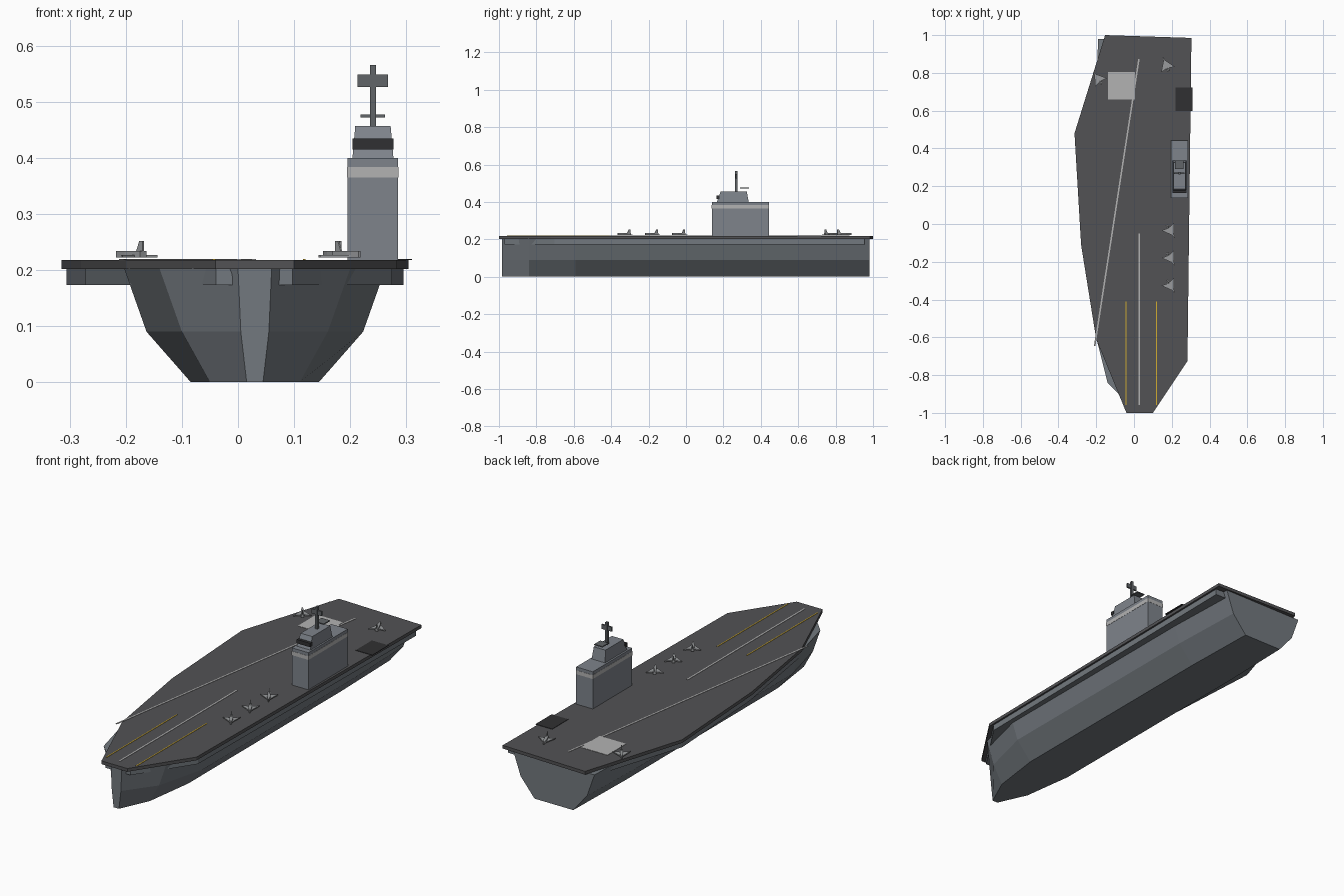
import bpy, bmesh
from math import radians
from mathutils import Matrix

if "Cube" in bpy.data.objects:
    bpy.data.objects.remove(bpy.data.objects["Cube"])


def mat(name, r, g, b):
    m = bpy.data.materials.new(name)
    m.diffuse_color = (r, g, b, 1)
    m.use_nodes = True
    m.node_tree.nodes["Principled BSDF"].inputs["Base Color"].default_value = m.diffuse_color
    return m


HULL = mat("hull_grey", 0.17, 0.19, 0.21)
ISLAND = mat("island_grey", 0.21, 0.23, 0.26)
DECK = mat("deck_dark", 0.085, 0.085, 0.09)
DARK = mat("near_black", 0.03, 0.03, 0.032)
MAST = mat("mast_grey", 0.12, 0.13, 0.14)
LIGHT = mat("light_grey", 0.45, 0.45, 0.45)
YELLOW = mat("yellow", 0.65, 0.42, 0.03)
JET = mat("jet_grey", 0.32, 0.33, 0.34)


def loft(name, rings, material, matrix=None):
    """Skin a list of equal-length point rings and cap both ends."""
    bm = bmesh.new()
    vs = [[bm.verts.new(p) for p in r] for r in rings]
    for a, b in zip(vs, vs[1:]):
        for i in range(len(a)):
            j = (i + 1) % len(a)
            bm.faces.new((a[i], a[j], b[j], b[i]))
    bm.faces.new(vs[0])
    bm.faces.new(vs[-1])
    bmesh.ops.recalc_face_normals(bm, faces=bm.faces)
    if matrix:
        bm.transform(matrix)
    me = bpy.data.meshes.new(name)
    bm.to_mesh(me)
    bm.free()
    me.materials.append(material)
    ob = bpy.data.objects.new(name, me)
    bpy.context.collection.objects.link(ob)
    return ob


def prism(name, outline, z0, z1, material, matrix=None):
    return loft(name, [[(x, y, z) for x, y in outline] for z in (z0, z1)], material, matrix)


def rect(x0, x1, y0, y1):
    return [(x0, y0), (x1, y0), (x1, y1), (x0, y1)]


def box(name, x0, x1, y0, y1, z0, z1, material):
    return prism(name, rect(x0, x1, y0, y1), z0, z1, material)


def stripe(name, a, b, width, material):
    """Painted line from a to b on the deck."""
    dx, dy = b[0] - a[0], b[1] - a[1]
    n = (dx * dx + dy * dy) ** 0.5
    px, py = -dy / n * width / 2, dx / n * width / 2
    prism(name, [(a[0] + px, a[1] + py), (b[0] + px, b[1] + py),
                 (b[0] - px, b[1] - py), (a[0] - px, a[1] - py)], 0.2175, 0.2195, material)


# Hull: stations of (y, half widths at bottom, knuckle, top)
CX = 0.03
stations = [(-0.985, 0.0145, 0.025, 0.030), (-0.84, 0.080, 0.130, 0.170),
            (-0.59, 0.114, 0.193, 0.233), (0.60, 0.114, 0.193, 0.233),
            (0.98, 0.105, 0.180, 0.220)]
rings = []
for y, *half in stations:
    side = list(zip(half, (0.0, 0.09, 0.203)))
    rings.append([(CX + w, y, z) for w, z in side] + [(CX - w, y, z) for w, z in reversed(side)])
loft("hull", rings, HULL)

# Flight deck and the inset gallery below it
outline = [(-0.153, 1.0), (0.304, 0.985), (0.283, -0.725), (0.10, -1.0),
           (-0.04, -1.0), (-0.20, -0.61), (-0.28, -0.11), (-0.315, 0.48)]
prism("flight_deck", outline, 0.202, 0.218, DECK)
prism("gallery", [(x * 0.97, y * 0.97) for x, y in outline], 0.173, 0.203, HULL)

# Deck markings and lifts
stripe("landing_line", (0.026, 0.873), (-0.208, -0.645), 0.008, LIGHT)
stripe("bow_line", (0.028, -0.05), (0.028, -0.957), 0.008, LIGHT)
for i, x in enumerate((-0.043, 0.118)):
    stripe(f"catapult_line_{i}", (x, -0.41), (x, -0.957), 0.005, YELLOW)
box("landing_pad", -0.138, 0.006, 0.66, 0.805, 0.2175, 0.2195, LIGHT)
box("deck_lift", 0.22, 0.310, 0.597, 0.722, 0.2175, 0.220, DARK)

# Island tower
box("island_base", 0.195, 0.285, 0.138, 0.443, 0.217, 0.40, ISLAND)
box("island_band", 0.194, 0.286, 0.137, 0.444, 0.365, 0.384, LIGHT)
loft("bridge", [[(x, y, 0.40) for x, y in rect(0.204, 0.277, 0.165, 0.335)],
                [(x, y, 0.457) for x, y in rect(0.209, 0.272, 0.186, 0.325)]], ISLAND)
box("bridge_window", 0.204, 0.277, 0.163, 0.180, 0.415, 0.434, DARK)

# Mast with radar
box("mast", 0.235, 0.246, 0.262, 0.276, 0.456, 0.565, MAST)
box("radar_panel", 0.213, 0.267, 0.264, 0.272, 0.526, 0.548, MAST)
box("radar_shelf", 0.218, 0.262, 0.29, 0.336, 0.472, 0.477, MAST)


# Parked jets, nose along local +y
def jet(i, x, y, angle):
    m = Matrix.Translation((x, y, 0.218)) @ Matrix.Rotation(radians(angle), 4, 'Z')
    prism(f"jet_body_{i}", [(-0.007, -0.036), (0.007, -0.036), (0.007, 0.012),
                            (0.002, 0.044), (-0.002, 0.044), (-0.007, 0.012)],
          0.004, 0.016, JET, m)
    prism(f"jet_wing_{i}", [(-0.039, -0.026), (0, -0.018), (0.039, -0.026), (0, 0.032)],
          0.004, 0.009, JET, m)
    loft(f"jet_fin_{i}", [[(sx, fy, z) for fy, z in
                           ((-0.036, 0.015), (-0.016, 0.015), (-0.026, 0.034), (-0.036, 0.034))]
                          for sx in (-0.0015, 0.0015)], JET, m)


jets = [(0.193, y, 212) for y in (-0.036, -0.181, -0.328)]
jets += [(0.170, 0.842, 22), (-0.190, 0.770, 36)]
for i, j in enumerate(jets):
    jet(i, *j)
